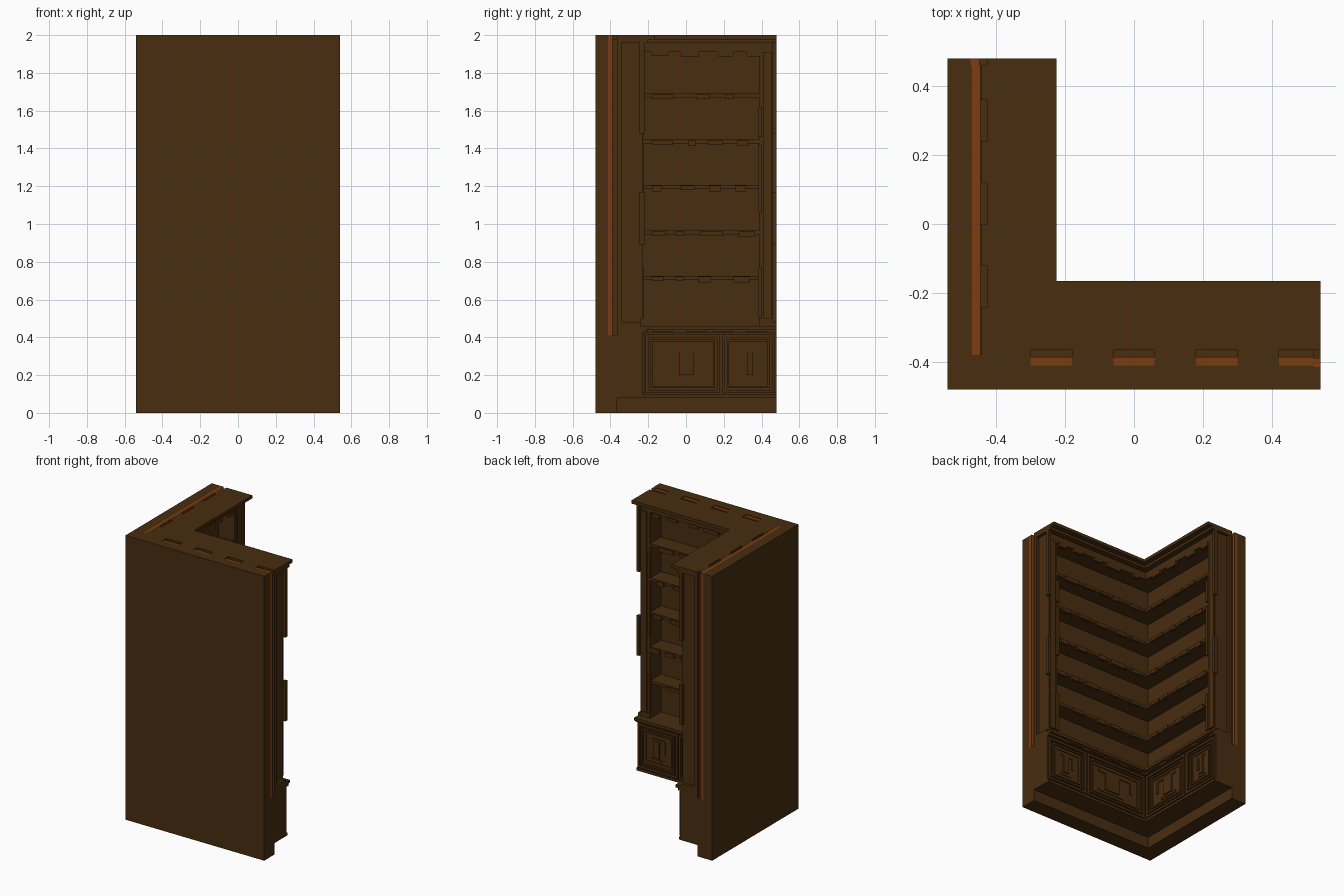
import bpy, bmesh, random
random.seed(4)

if "Cube" in bpy.data.objects:
    bpy.data.objects.remove(bpy.data.objects["Cube"])


def material(name, rgb):
    m = bpy.data.materials.new(name)
    m.use_nodes = True
    m.diffuse_color = (*rgb, 1)
    b = m.node_tree.nodes["Principled BSDF"]
    b.inputs["Base Color"].default_value = (*rgb, 1)
    b.inputs["Roughness"].default_value = 0.8
    return m


BROWN = material("dark brown wood", (0.065, 0.026, 0.005))
ORANGE = material("orange brown wood", (0.205, 0.045, 0.005))
X0, Y0 = -0.54, -0.48
LENGTH = {"front": 1.08, "side": 0.96}      # run of each wing


def place(wing, u, d):
    """u runs along a wing from the outer corner, d is depth from the outer wall."""
    return (X0 + u, Y0 + d) if wing == "front" else (X0 + d, Y0 + u)


def finish(name, bm, mat):
    bmesh.ops.recalc_face_normals(bm, faces=bm.faces)
    me = bpy.data.meshes.new(name)
    bm.to_mesh(me)
    bm.free()
    me.materials.append(mat)
    ob = bpy.data.objects.new(name, me)
    bpy.context.scene.collection.objects.link(ob)
    return ob


def prism(bm, outline, z0, z1):
    f = bm.faces.new([bm.verts.new((x, y, z0)) for x, y in outline])
    top = bmesh.ops.extrude_face_region(bm, geom=[f])["geom"]
    bmesh.ops.translate(bm, vec=(0, 0, z1 - z0),
                        verts=[v for v in top if isinstance(v, bmesh.types.BMVert)])


def boxes(name, wing, items, mat=BROWN):
    """One object from boxes given as (u0, u1, d0, d1, z0, z1)."""
    bm = bmesh.new()
    for u0, u1, d0, d1, z0, z1 in items:
        prism(bm, [place(wing, u, d) for u, d in
                   ((u0, d0), (u1, d0), (u1, d1), (u0, d1))], z0, z1)
    return finish(name, bm, mat)


def corner_band(name, d0, d1, z0, z1, end=0.0):
    """L-shaped slab running round the corner along both wings."""
    a, b = LENGTH["front"] - end, LENGTH["side"] - end
    pts = [(d0, d0), (a, d0), (a, d1), (d1, d1), (d1, b), (d0, b)]
    bm = bmesh.new()
    prism(bm, [(X0 + x, Y0 + y) for x, y in pts], z0, z1)
    return finish(name, bm, BROWN)


def cut(ob, wing, item):
    cutter = boxes("cutter", wing, [item])
    cutter.hide_render = True
    mod = ob.modifiers.new("cut", "BOOLEAN")
    mod.object, mod.operation, mod.solver = cutter, "DIFFERENCE", "EXACT"
    bpy.context.view_layer.objects.active = ob
    bpy.ops.object.modifier_apply(modifier=mod.name)
    bpy.data.objects.remove(cutter)


def ring(u0, u1, z0, z1, w, d0, d1):
    """Four bars forming a rectangular frame."""
    return [(u0, u1, d0, d1, z0, z0 + w), (u0, u1, d0, d1, z1 - w, z1),
            (u0, u0 + w, d0, d1, z0 + w, z1 - w), (u1 - w, u1, d0, d1, z0 + w, z1 - w)]


# Continuous carcass: wall, base, ledge, rails and stepped cornice
wall = corner_band("back_wall", 0, 0.115, 0, 2)
corner_band("base_cabinet", 0.115, 0.25, 0.08, 0.44)
corner_band("base_bottom_rail", 0.25, 0.26, 0.08, 0.098)
corner_band("base_top_rail", 0.25, 0.268, 0.425, 0.44)
corner_band("base_ledge", 0.115, 0.285, 0.44, 0.46)
corner_band("top_rail", 0.115, 0.24, 1.91, 1.96, 0.02)
corner_band("cornice_lower", 0.115, 0.28, 1.96, 1.978)
corner_band("cornice_upper", 0.115, 0.315, 1.978, 2.0)

# Shelves
SHELVES = [0.705, 0.945, 1.187, 1.427, 1.67]
for i, z in enumerate(SHELVES):
    corner_band(f"shelf_{i + 1}", 0.115, 0.235, z, z + 0.02, 0.08)

# Slots and grooves in the wall
SLOTS = [(0.24, 0.36), (0.48, 0.60), (0.72, 0.84)]
for wing, L in LENGTH.items():
    cut(wall, wing, (L - 0.02, L + 0.01, 0.066, 0.125, 0.41, 2.01))
for u0, u1 in SLOTS + [(0.96, 1.09)]:
    cut(wall, "front", (u0, u1, 0.07, 0.125, 1.98, 2.01))
cut(wall, "side", (0.10, 0.97, 0.071, 0.096, 1.98, 2.01))
for u0, u1 in SLOTS:
    cut(wall, "side", (u0, u1, 0.09, 0.125, 1.98, 2.01))

# Orange inlays in the grooves
boxes("side_top_inlay", "side", [(0.10, 0.94, 0.071, 0.095, 1.975, 2.0)], ORANGE)
boxes("front_slot_inlays", "front",
      [(a, b, 0.07, 0.095, 1.975, 1.996) for a, b in SLOTS + [(0.96, 1.06)]], ORANGE)

for wing, L in LENGTH.items():
    boxes(wing + "_end_inlay", wing, [(L - 0.02, L, 0.066, 0.092, 0.41, 2.0)], ORANGE)

    # End post with set-back side panel and its back strip
    boxes(wing + "_end_post", wing, [(L - 0.09, L - 0.02, 0.115, 0.24, 0.46, 1.91),
                                     (L - 0.02, L, 0.115, 0.14, 0.46, 1.96),
                                     (L - 0.02, L, 0.14, 0.24, 0.46, 0.48)])
    # Worn pilaster trim on the post face
    boxes(wing + "_post_panel", wing, [(L - 0.07, L - 0.025, 0.24, 0.25, 0.50, 1.91)])
    boxes(wing + "_post_trim", wing,
          [(L - 0.022, L, 0.235, 0.26, 1.48, 1.96), (L - 0.022, L, 0.235, 0.26, 0.89, 1.17),
           (L - 0.10, L - 0.078, 0.235, 0.255, 1.46, 1.62),
           (L - 0.10, L - 0.078, 0.235, 0.255, 1.06, 1.42),
           (L - 0.10, L - 0.078, 0.235, 0.255, 0.50, 0.77)])

    # Broken moulding fragments under shelf edges, top rail and ledge
    bits = []
    for z in SHELVES + [1.90]:
        u = 0.30
        while u < L - 0.16:
            w = random.uniform(0.04, 0.12)
            bits.append((u, min(u + w, L - 0.09), 0.225, 0.245,
                         z - random.choice((0.008, 0.014)), z + 0.016))
            u += w + random.uniform(0.04, 0.12)
    boxes(wing + "_shelf_edge_trim", wing, bits)
    boxes(wing + "_ledge_trim", wing,
          [(u, u + 0.11, 0.25, 0.276, 0.43, 0.441) for u in (0.30, 0.48, 0.62, 0.80)])

    # Cabinet doors: nested frames round a maze-like centre
    split = 0.665 if wing == "side" else 0.755
    for kind, u0, u1 in (("wide", 0.265, split - 0.005), ("narrow", split + 0.005, L - 0.01)):
        z0, z1, c = 0.105, 0.415, (u0 + u1) / 2
        h = (u1 - u0) / 2 - 0.10
        parts = ring(u0, u1, z0, z1, 0.016, 0.245, 0.262)
        parts += ring(u0 + 0.026, u1 - 0.026, z0 + 0.026, z1 - 0.026, 0.012, 0.245, 0.26)
        parts += ring(u0 + 0.050, u1 - 0.050, z0 + 0.050, z1 - 0.050, 0.012, 0.245, 0.256)
        parts += [(c - h, c + h, 0.245, 0.256, 0.32, 0.335),
                  (c - h, c - h + 0.018, 0.245, 0.256, 0.24, 0.32),
                  (c - h * 0.2, c + h * 0.6, 0.245, 0.26, 0.20, 0.32),
                  (c - h * 0.5, c + h, 0.245, 0.256, 0.178, 0.195)]
        boxes(f"{wing}_{kind}_door", wing, parts)
